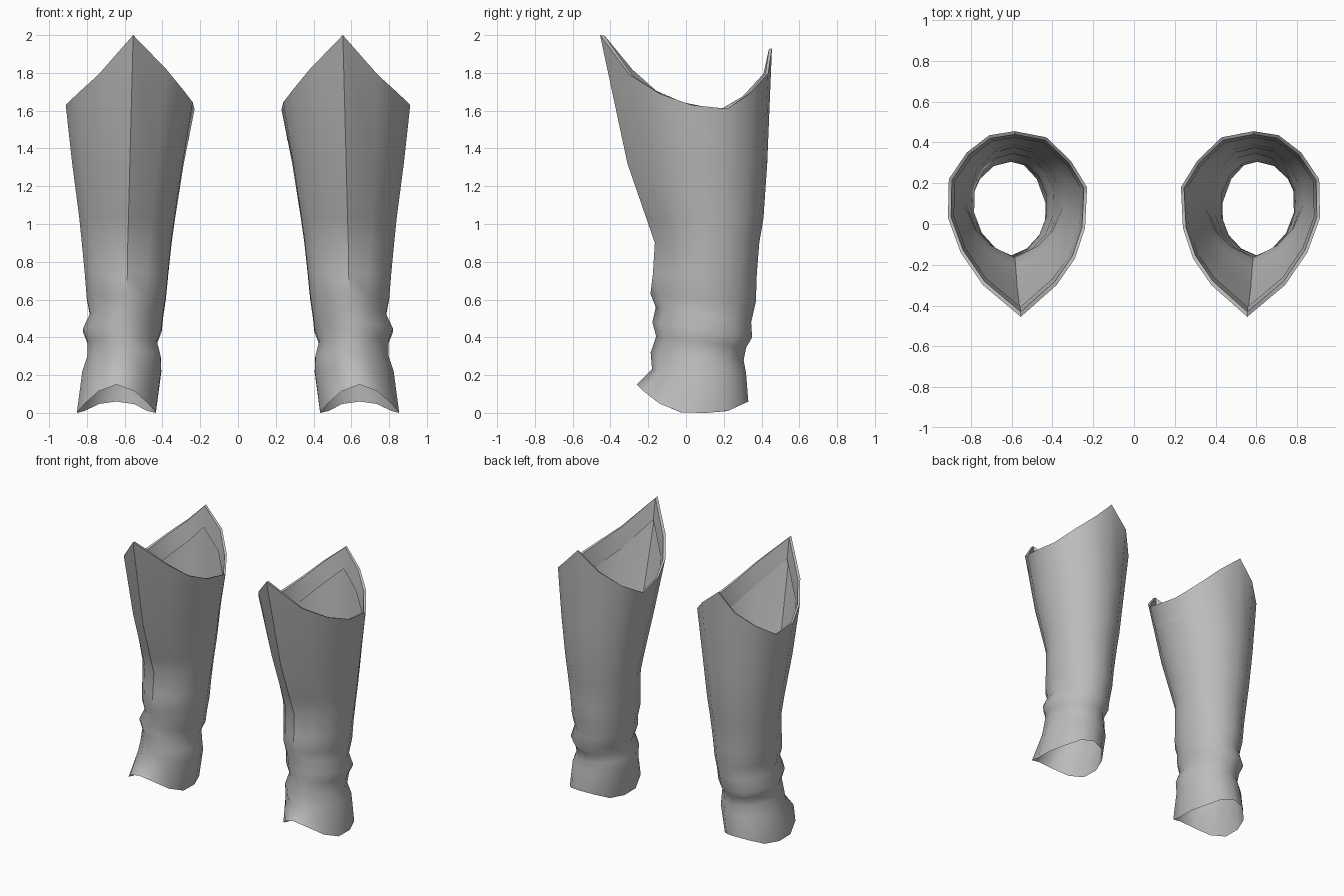
import bpy, bmesh, math

if "Cube" in bpy.data.objects:
    bpy.data.objects.remove(bpy.data.objects["Cube"])

grey = bpy.data.materials.new("neutral grey")
grey.diffuse_color = (0.5, 0.5, 0.5, 1)
grey.use_nodes = True
grey.node_tree.nodes["Principled BSDF"].inputs["Base Color"].default_value = grey.diffuse_color

N = 14
# Top edge, from the front point round the outer side to the back point and home
TOP = [(.555, -.455, 2.0), (.74, -.30, 1.79), (.85, -.14, 1.69), (.912, .03, 1.63),
       (.908, .22, 1.61), (.82, .35, 1.70), (.71, .435, 1.80), (.585, .455, 1.93),
       (.43, .425, 1.80), (.31, .31, 1.68), (.23, .18, 1.605), (.24, -.02, 1.645),
       (.29, -.17, 1.71), (.38, -.30, 1.82)]

# Rings down the shaft: height, inner x, outer x, front y, back y, backward tilt
RINGS = [(1.32, .285, .88, -.31, .43, 0), (1.03, .33, .843, -.21, .41, 0),
         (.90, .348, .83, -.165, .388, 0), (.74, .365, .815, -.175, .375, 0),
         (.61, .378, .805, -.188, .37, .02), (.52, .392, .787, -.16, .345, .04),
         (.44, .40, .825, -.178, .35, .04), (.375, .425, .80, -.158, .318, .03),
         (.30, .405, .80, -.187, .305, .02), (.22, .402, .828, -.18, .318, .01)]


def section(x0, x1, y0, y1, pointed):
    """Ring outline: a blend of an ellipse and the pointed top outline."""
    pts = []
    for i, (tx, ty, _) in enumerate(TOP):
        a = 2 * math.pi * i / N
        u = pointed * (tx - .571) / .341 + (1 - pointed) * math.sin(a)
        v = pointed * ty / .455 - (1 - pointed) * math.cos(a)
        pts.append(((x0 + x1) / 2 + u * (x1 - x0) / 2,
                    (y0 + y1) / 2 + v * (y1 - y0) / 2))
    return pts


def hem_height(y):
    """Bottom edge arches up over the foot and slightly at the heel."""
    if y < 0:
        return .15 * (y / -.26) ** 1.8
    return .06 * max(0, (y - .2) / .13)


def build_shaft(name, side):
    rings = []
    # inner lining and rim of the top opening
    for inset, drop in ((.035, .16), (.018, .004)):
        k = 1 - inset / .4
        rings.append([(.571 + (x - .571) * k, y * k + .1 * (1 - k), z - drop)
                      for x, y, z in TOP])
    rings.append(TOP)
    # shaft and ankle folds
    for z, x0, x1, y0, y1, tilt in RINGS:
        pts = section(x0, x1, y0, y1, .25 + .55 * max(0, z - .5))
        mid, half = (y0 + y1) / 2, (y1 - y0) / 2
        rings.append([(x, y, z - tilt * (y - mid) / half) for x, y in pts])
    # flared hem
    rings.append([(x, y, hem_height(y)) for x, y in section(.43, .858, -.26, .33, .1)])

    bm = bmesh.new()
    rows = [[bm.verts.new((x * side, y, z)) for x, y, z in r] for r in rings]
    for upper, lower in zip(rows, rows[1:]):
        for i in range(N):
            j = (i + 1) % N
            quad = [upper[i], lower[i], lower[j], upper[j]]
            bm.faces.new(quad if side > 0 else quad[::-1])
    me = bpy.data.meshes.new(name)
    bm.to_mesh(me)
    bm.free()
    me.materials.append(grey)
    ob = bpy.data.objects.new(name, me)
    bpy.context.collection.objects.link(ob)
    bpy.ops.object.select_all(action='DESELECT')
    ob.select_set(True)
    bpy.context.view_layer.objects.active = ob
    bpy.ops.object.shade_smooth_by_angle(angle=math.radians(50))


build_shaft("right_boot_shaft", 1)
build_shaft("left_boot_shaft", -1)
